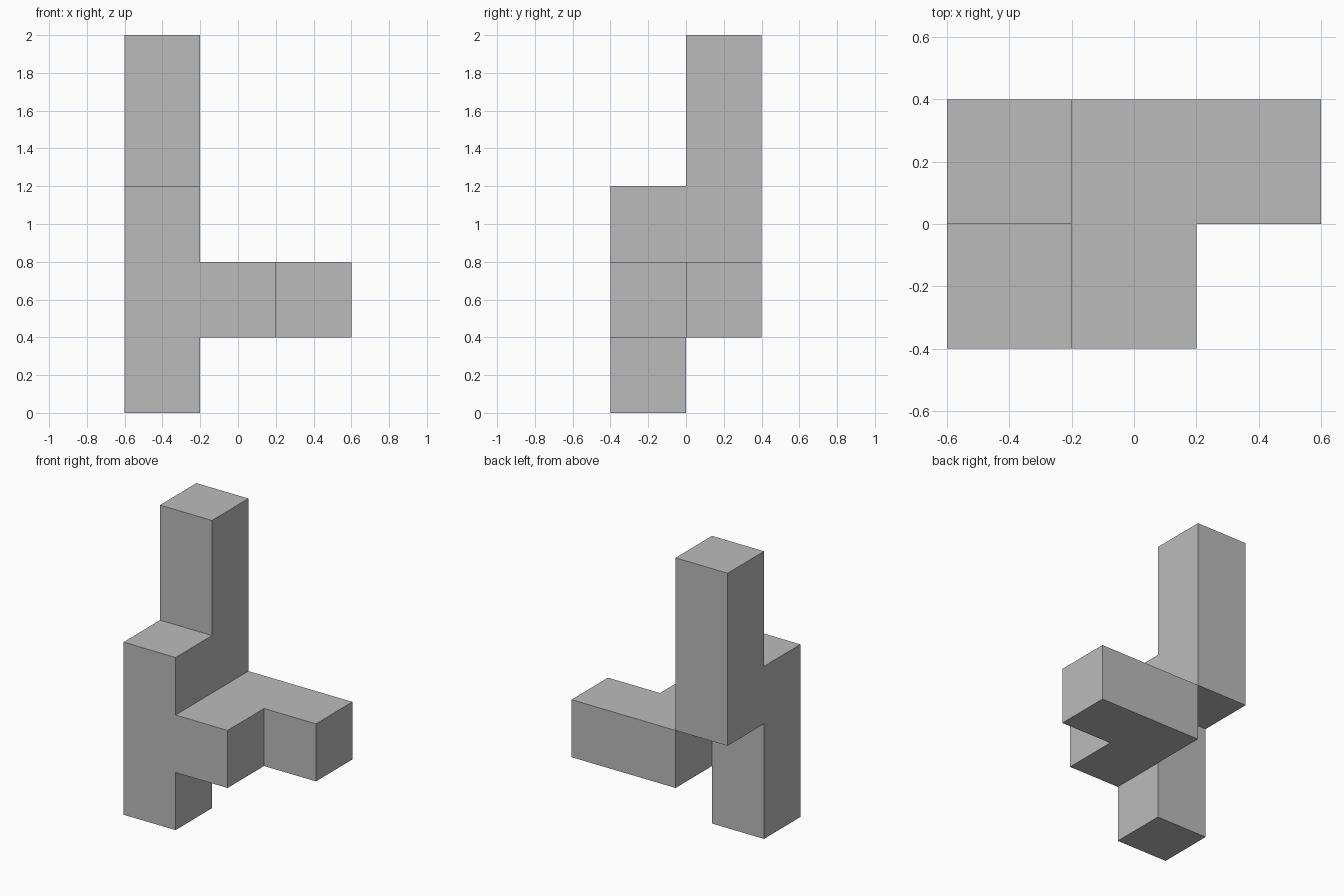
import bpy
import bmesh
import math
from mathutils import Vector

cube = bpy.data.objects.get("Cube")
if cube:
    bpy.data.objects.remove(cube, do_unlink=True)

CELL = 0.4
ORIGIN = Vector((-0.6, -0.4, 0.0))

grey = bpy.data.materials.new("plain grey")
grey.use_nodes = True
colour = (0.5, 0.5, 0.5, 1.0)
grey.diffuse_color = colour
grey.node_tree.nodes["Principled BSDF"].inputs["Base Color"].default_value = colour


def block(start, size):
    """Grid cells filled by a box of whole cells."""
    return {(start[0] + i, start[1] + j, start[2] + k)
            for i in range(size[0]) for j in range(size[1]) for k in range(size[2])}


def skin(name, cells):
    """Closed outer surface of the cells, without inner walls."""
    bm = bmesh.new()
    for cell in cells:
        for axis in range(3):
            for side in (-1, 1):
                n = Vector((0, 0, 0))
                n[axis] = side
                if tuple(int(c + d) for c, d in zip(cell, n)) in cells:
                    continue
                u = Vector((0, 0, 0))
                u[(axis + 1) % 3] = 1
                v = n.cross(u)
                mid = Vector(cell) + Vector((0.5, 0.5, 0.5)) + n / 2
                corners = [mid + (a * u + b * v) / 2
                           for a, b in ((-1, -1), (1, -1), (1, 1), (-1, 1))]
                bm.faces.new([bm.verts.new(ORIGIN + c * CELL) for c in corners])
    bmesh.ops.remove_doubles(bm, verts=bm.verts[:], dist=0.001)
    # Join coplanar squares into whole flat faces
    bmesh.ops.dissolve_limit(bm, angle_limit=math.radians(1),
                             verts=bm.verts[:], edges=bm.edges[:])
    mesh = bpy.data.meshes.new(name)
    bm.to_mesh(mesh)
    bm.free()
    mesh.materials.append(grey)
    obj = bpy.data.objects.new(name, mesh)
    bpy.context.collection.objects.link(obj)
    return obj


front_post = block((0, 0, 0), (1, 1, 3))
back_tower = block((0, 1, 2), (1, 1, 3))
side_arm = block((1, 0, 1), (1, 2, 1))
arm_end = block((2, 1, 1), (1, 1, 1))

skin("block_puzzle_piece", front_post | back_tower | side_arm | arm_end)
